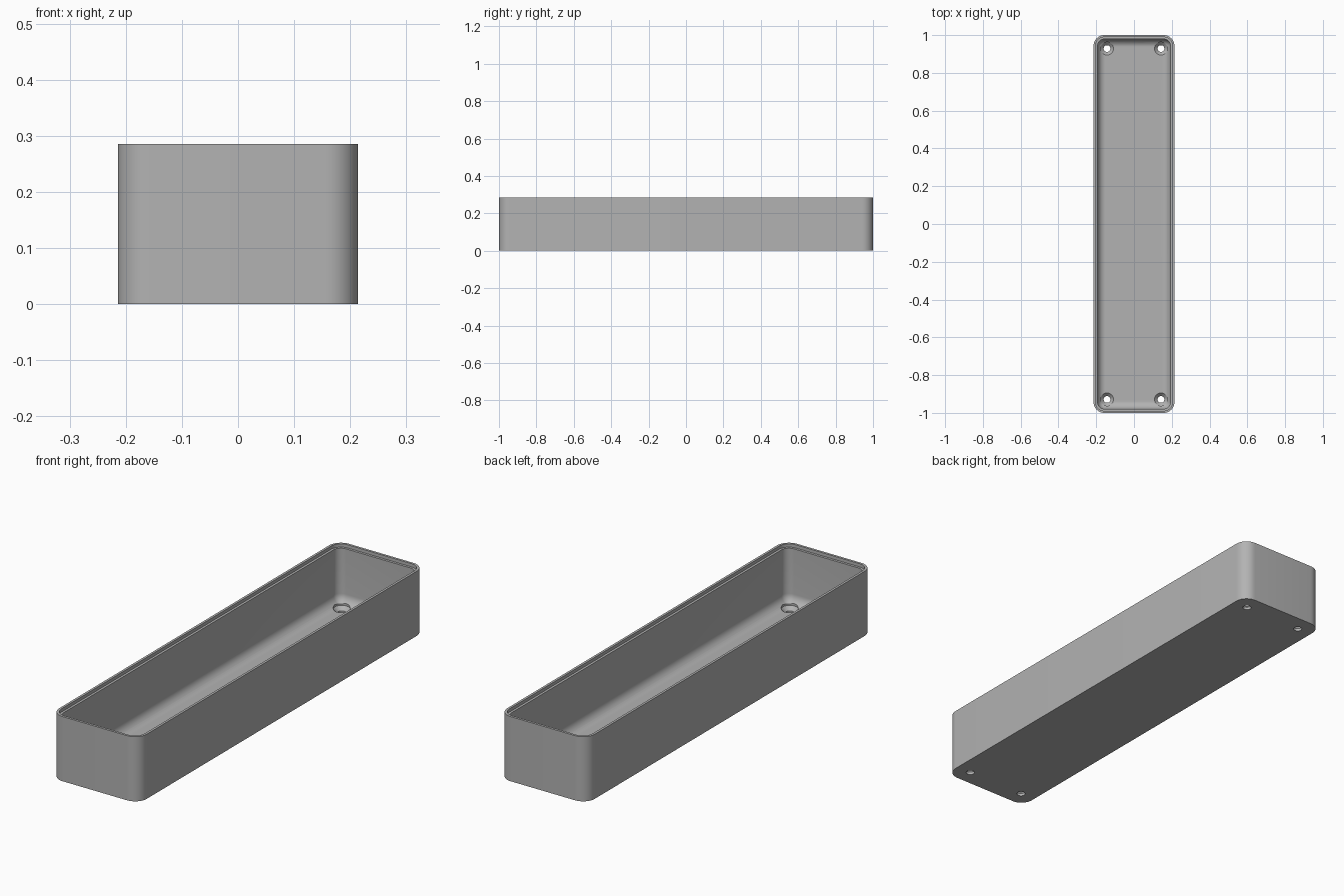
import bpy, bmesh, math

if "Cube" in bpy.data.objects:
    bpy.data.objects.remove(bpy.data.objects["Cube"], do_unlink=True)

MM = 2 / 140                       # design unit
HALF_X, HALF_Y, HEIGHT = 15 * MM, 70 * MM, 20 * MM
CORNER, WALL, FLOOR, FILLET = 4 * MM, 1.5 * MM, 2 * MM, 3 * MM
LIP, LIP_DEPTH = 0.75 * MM, 1 * MM
STEPS = 10

grey = bpy.data.materials.new("plain grey")
grey.use_nodes = True
colour = (0.45, 0.45, 0.45, 1)
grey.diffuse_color = colour
grey.node_tree.nodes["Principled BSDF"].inputs["Base Color"].default_value = colour


def rounded_ring(bm, inset, z):
    """Rounded rectangle of vertices, shrunk inwards by inset."""
    radius = max(CORNER - inset, 0.5 * MM)
    cx, cy = HALF_X - inset - radius, HALF_Y - inset - radius
    ring = []
    for quarter, (sx, sy) in enumerate([(1, 1), (-1, 1), (-1, -1), (1, -1)]):
        for i in range(STEPS + 1):
            a = (quarter + i / STEPS) * math.pi / 2
            ring.append(bm.verts.new((sx * cx + radius * math.cos(a),
                                      sy * cy + radius * math.sin(a), z)))
    return ring


def loft(name, rings):
    """Skin (size, z) rings into a closed solid; the maker draws each ring."""
    bm = bmesh.new()
    loops = [make(bm) for make in rings]
    for low, high in zip(loops, loops[1:]):
        for i in range(len(low)):
            j = (i + 1) % len(low)
            bm.faces.new((low[i], low[j], high[j], high[i]))
    bm.faces.new(loops[0])
    bm.faces.new(loops[-1])
    bmesh.ops.recalc_face_normals(bm, faces=bm.faces)
    mesh = bpy.data.meshes.new(name)
    bm.to_mesh(mesh)
    bm.free()
    mesh.materials.append(grey)
    obj = bpy.data.objects.new(name, mesh)
    bpy.context.collection.objects.link(obj)
    return obj


def circle(x, y, radius, z):
    return lambda bm: [bm.verts.new((x + radius * math.cos(a), y + radius * math.sin(a), z))
                       for a in (math.tau * i / 32 for i in range(32))]


# Tray: outer wall, stepped rim, inner wall and filleted floor
profile = [(0, 0), (0, HEIGHT), (LIP, HEIGHT), (LIP, HEIGHT - LIP_DEPTH),
           (WALL, HEIGHT - LIP_DEPTH)]
for i in range(STEPS + 1):
    a = i / STEPS * math.pi / 2
    profile.append((WALL + FILLET * (1 - math.cos(a)), FLOOR + FILLET * (1 - math.sin(a))))
tray = loft("tray", [lambda bm, p=p: rounded_ring(bm, *p) for p in profile])

# Countersunk screw holes in the four floor corners
for sx in (-1, 1):
    for sy in (-1, 1):
        x, y = sx * 10 * MM, sy * 65 * MM
        small, wide = 1.25 * MM, 2.4 * MM
        cutter = loft("screw_hole_cutter", [
            circle(x, y, small, -MM), circle(x, y, small, FLOOR - 1.15 * MM),
            circle(x, y, wide, FLOOR), circle(x, y, wide, FLOOR + 3 * MM)])
        cutter.hide_render = True
        cutter.hide_set(True)
        mod = tray.modifiers.new("screw_hole", "BOOLEAN")
        mod.operation, mod.solver, mod.object = "DIFFERENCE", "EXACT", cutter

# Bake the holes, drop the cutters and smooth the curved faces
bpy.context.view_layer.update()
baked = bpy.data.meshes.new_from_object(
    tray.evaluated_get(bpy.context.evaluated_depsgraph_get()))
tray.modifiers.clear()
tray.data = baked
for obj in [o for o in bpy.data.objects if o.name.startswith("screw_hole_cutter")]:
    bpy.data.objects.remove(obj, do_unlink=True)
bpy.ops.object.select_all(action="DESELECT")
tray.select_set(True)
bpy.context.view_layer.objects.active = tray
bpy.ops.object.shade_smooth_by_angle(angle=math.radians(30))
